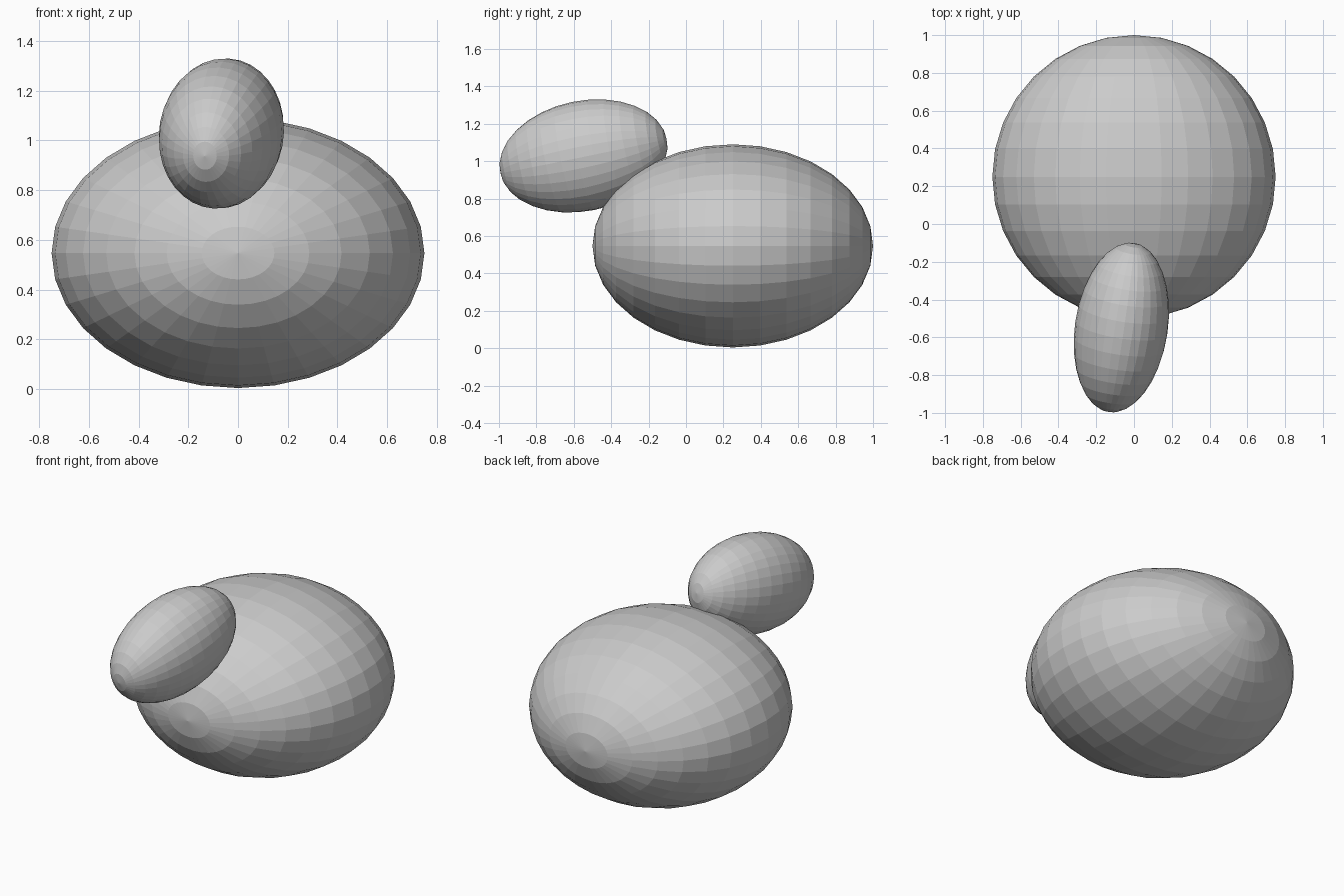
import bpy
import math

if "Cube" in bpy.data.objects:
    bpy.data.objects.remove(bpy.data.objects["Cube"])


def ellipsoid(name, centre, radii, rotation=(0, 0, 0)):
    # Faceted sphere with its poles turned to the front and back
    bpy.ops.mesh.primitive_uv_sphere_add(segments=32, ring_count=16, radius=1,
                                         rotation=(math.pi / 2, 0, 0))
    obj = bpy.context.object
    obj.name = name
    bpy.ops.object.transform_apply(location=False, rotation=True, scale=False)
    obj.location = centre
    obj.scale = radii
    obj.rotation_euler = rotation
    return obj


# Large squashed body
ellipsoid("body", (0, 0.25, 0.547), (0.75, 0.75, 0.543))

# Small tilted head at the upper front
ellipsoid("head", (-0.067, -0.548, 1.028), (0.246, 0.458, 0.295),
          (0.2, 0.05, -0.14))
